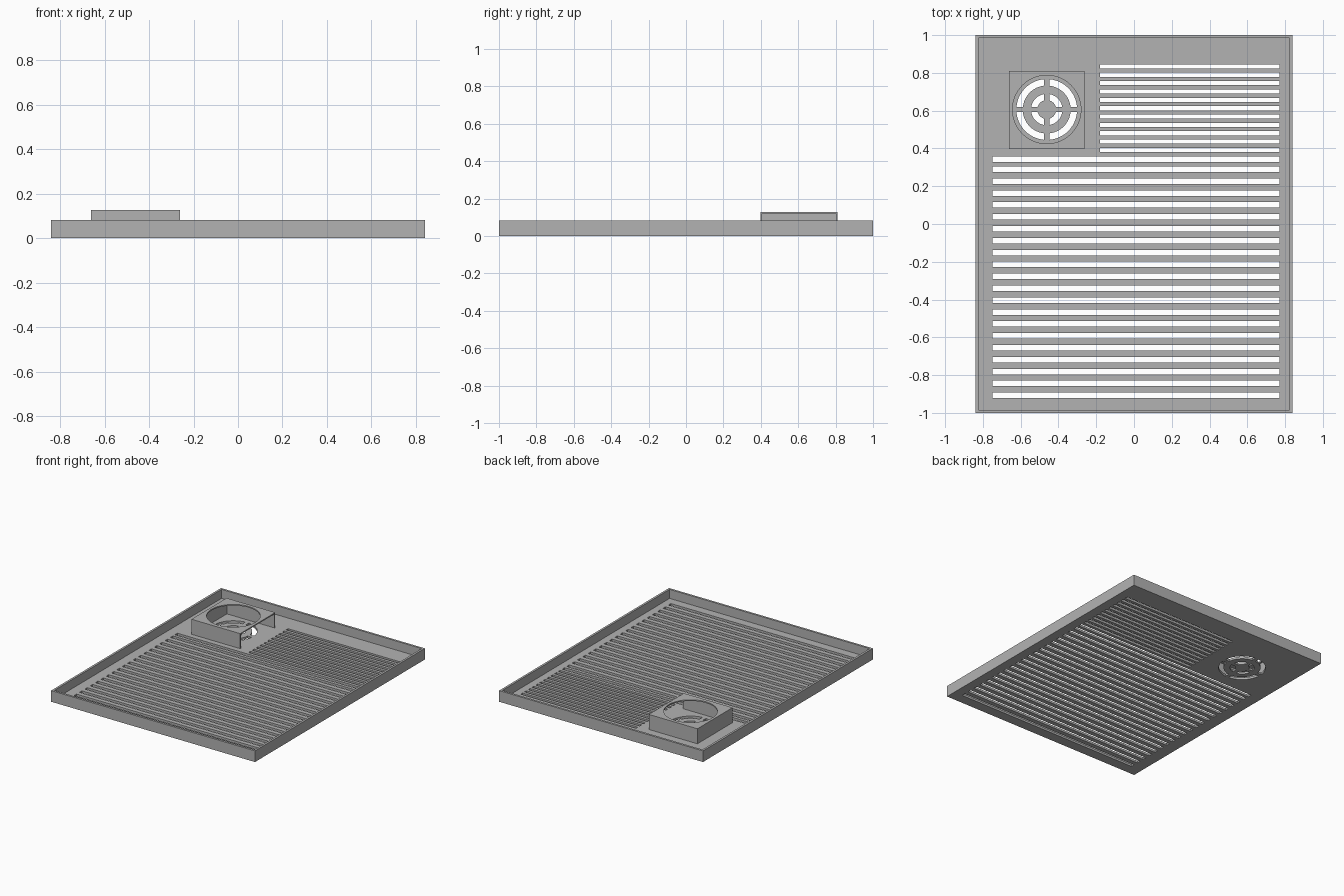
import bpy, bmesh
from math import cos, sin, pi, asin

cube = bpy.data.objects.get("Cube")
if cube:
    bpy.data.objects.remove(cube, do_unlink=True)

grey = bpy.data.materials.new("plain grey")
grey.use_nodes = True
grey.diffuse_color = (0.45, 0.45, 0.45, 1)
grey.node_tree.nodes["Principled BSDF"].inputs["Base Color"].default_value = (0.45, 0.45, 0.45, 1)

W, H, WALL, FLOOR = 0.84, 0.083, 0.016, 0.016
FAN_X, FAN_Y = -0.462, 0.606
SKIN = 0.009


def prism(bm, outline, z0, z1):
    """Upright solid over a counter-clockwise outline."""
    low = [bm.verts.new((x, y, z0)) for x, y in outline]
    high = [bm.verts.new((x, y, z1)) for x, y in outline]
    bm.faces.new(low[::-1])
    bm.faces.new(high)
    n = len(outline)
    for i in range(n):
        j = (i + 1) % n
        bm.faces.new((low[i], low[j], high[j], high[i]))


def block(bm, x0, x1, y0, y1, z0, z1):
    prism(bm, [(x0, y0), (x1, y0), (x1, y1), (x0, y1)], z0, z1)


def arc(r, a0, a1, steps):
    return [(FAN_X + r * cos(a0 + (a1 - a0) * i / steps),
             FAN_Y + r * sin(a0 + (a1 - a0) * i / steps)) for i in range(steps + 1)]


def make(name, bm):
    mesh = bpy.data.meshes.new(name)
    bm.to_mesh(mesh)
    bm.free()
    obj = bpy.data.objects.new(name, mesh)
    bpy.context.collection.objects.link(obj)
    mesh.materials.append(grey)
    return obj


def cut(obj, bm):
    """Subtract the solids in bm, bake the result, drop the cutter."""
    cutter = make("cutter", bm)
    cutter.hide_render = True
    mod = obj.modifiers.new("cut", "BOOLEAN")
    mod.operation, mod.solver, mod.object = "DIFFERENCE", "EXACT", cutter
    deps = bpy.context.evaluated_depsgraph_get()
    mesh = bpy.data.meshes.new_from_object(obj.evaluated_get(deps))
    obj.modifiers.clear()
    obj.data = mesh
    bpy.data.objects.remove(cutter, do_unlink=True)


# Shallow tray: solid slab hollowed from above
bm = bmesh.new()
block(bm, -W, W, -1, 1, 0, H)
tray = make("tray", bm)
bm = bmesh.new()
block(bm, WALL - W, W - WALL, WALL - 1, 1 - WALL, FLOOR, 0.2)
cut(tray, bm)

# Vent slots: long rows in front, short rows beside the fan
bm = bmesh.new()
long_rows = [-0.907 + 0.063 * i for i in range(20)] + [0.343]
for y in long_rows:
    block(bm, -0.75, 0.77, y - 0.0145, y + 0.0145, -0.05, 0.05)
for i in range(11):
    y = 0.392 + 0.0442 * i
    block(bm, -0.18, 0.77, y - 0.011, y + 0.011, -0.05, 0.05)

# Round fan grille: two rings of slots split by a cross
BAR = 0.014
for r_in, r_out in ((0.05, 0.083), (0.127, 0.161)):
    for q in range(4):
        a, b = q * pi / 2, (q + 1) * pi / 2
        t_in, t_out = asin(BAR / r_in), asin(BAR / r_out)
        prism(bm, arc(r_out, a + t_out, b - t_out, 12) + arc(r_in, b - t_in, a + t_in, 12),
              -0.05, 0.05)
cut(tray, bm)

# Fan housing: thin box, open below and on the +x side, round hole in its lid
X0, X1, Y0, Y1, TOP = -0.662, -0.261, 0.398, 0.811, 0.128
bm = bmesh.new()
block(bm, X0, X1, Y0, Y1, FLOOR, TOP)
housing = make("fan_housing", bm)
bm = bmesh.new()
block(bm, X0 + SKIN, X1 + 0.1, Y0 + SKIN, Y1 - SKIN, -0.05, TOP - SKIN)
cut(housing, bm)
bm = bmesh.new()
prism(bm, arc(0.181, 0, 2 * pi, 64)[:-1], TOP - 0.05, TOP + 0.05)
cut(housing, bm)

# Smooth only the curved walls
for obj in (tray, housing):
    bpy.ops.object.select_all(action="DESELECT")
    obj.select_set(True)
    bpy.context.view_layer.objects.active = obj
    bpy.ops.object.shade_smooth_by_angle(angle=0.5)
